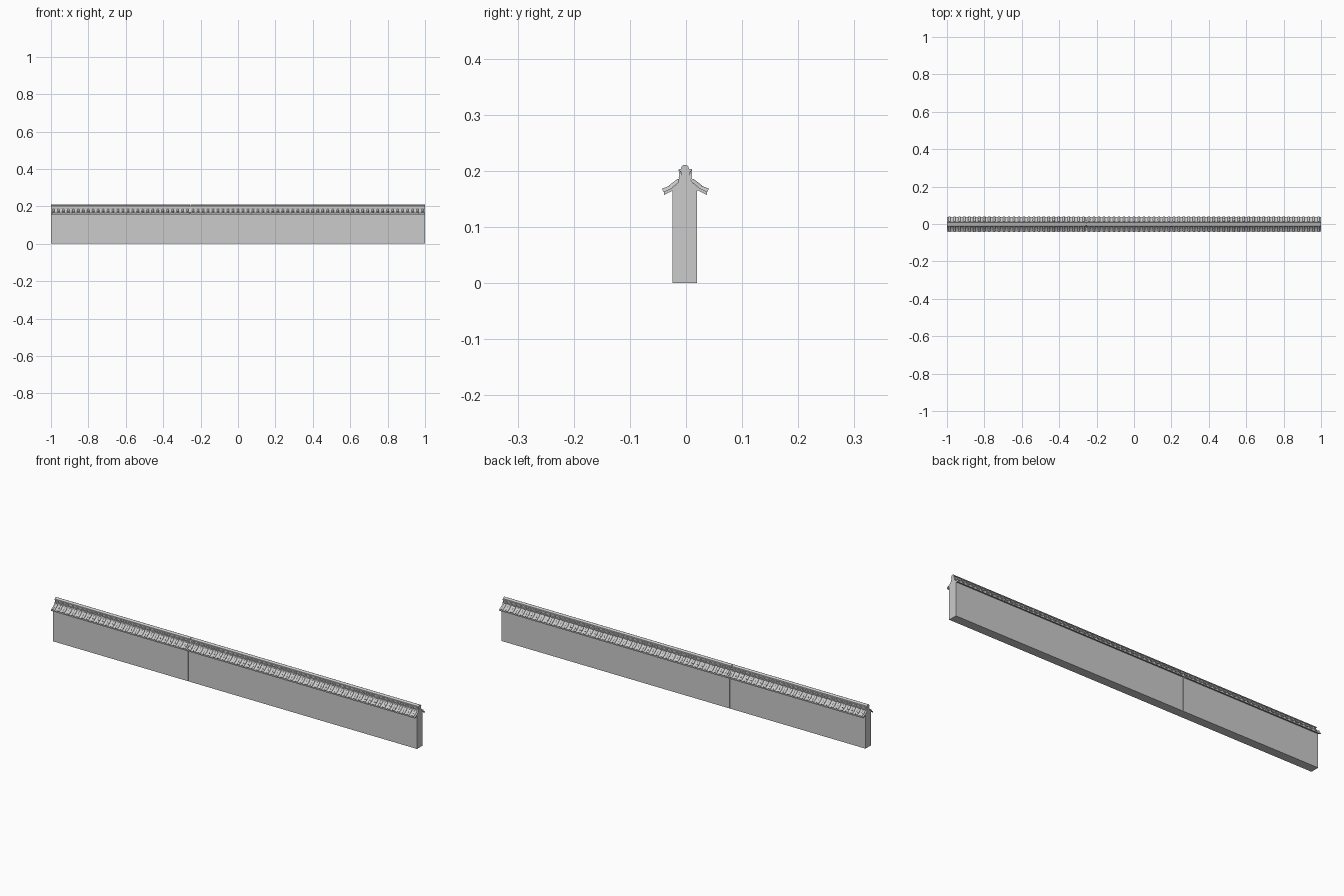
import bpy, bmesh, math
from mathutils import Vector

cube = bpy.data.objects.get("Cube")
if cube:
    bpy.data.objects.remove(cube, do_unlink=True)

stone = bpy.data.materials.new("grey_stone")
stone.use_nodes = True
GREY = (0.6, 0.6, 0.6, 1)
stone.diffuse_color = GREY
stone.node_tree.nodes["Principled BSDF"].inputs["Base Color"].default_value = GREY


def finish(bm, name):
    bmesh.ops.recalc_face_normals(bm, faces=bm.faces)
    mesh = bpy.data.meshes.new(name)
    bm.to_mesh(mesh)
    bm.free()
    mesh.materials.append(stone)
    obj = bpy.data.objects.new(name, mesh)
    bpy.context.collection.objects.link(obj)
    return obj


def loft(bm, rings):
    """Skin a list of closed rings and cap both ends."""
    loops = [[bm.verts.new(p) for p in ring] for ring in rings]
    n = len(loops[0])
    for a, b in zip(loops, loops[1:]):
        for i in range(n):
            j = (i + 1) % n
            bm.faces.new((a[i], a[j], b[j], b[i]))
    bm.faces.new(loops[0])
    bm.faces.new(loops[-1])


def extrude_x(name, profile, x0, x1):
    bm = bmesh.new()
    loft(bm, [[(x, y, z) for y, z in profile] for x in (x0, x1)])
    return finish(bm, name)


def mirrored(half, centre):
    """Complete a right-hand profile on the other side of a centre line."""
    return [(centre + y, z) for y, z in half] + [(centre - y, z) for y, z in reversed(half)]


def barrel(bm, x, side, start, end, r0, r1):
    """Half-round tile running down the slope from start to end."""
    rings = []
    a, b = Vector((0, *start)), Vector((0, *end))
    up = (b - a).cross(Vector((1, 0, 0))).normalized()
    up = up if up.z > 0 else -up
    for p, r in ((a, r0), (b, r1)):
        ring = []
        for k in range(7):
            t = math.pi * k / 6
            q = p + up * (r * math.sin(t))
            ring.append((x + r * math.cos(t), CENTRE + side * q.y, q.z))
        rings.append(ring)
    loft(bm, rings)


CENTRE = -0.001
WALL = mirrored([(0.022, 0), (0.022, 0.165), (0.012, 0.180), (0.010, 0.190)], -0.002)
EAVE = [(0.008, 0.186), (0.014, 0.178), (0.024, 0.170), (0.0385, 0.163),
        (0.0385, 0.157), (0.023, 0.165), (0.008, 0.167)]
RIDGE = mirrored([(0.011, 0.185), (0.012, 0.188), (0.008, 0.190), (0.008, 0.199),
                  (0.012, 0.200), (0.012, 0.203), (0.005, 0.204)], CENTRE)
CAP = [(-0.002 + 0.0072 * math.cos(t * math.pi / 6), 0.2038 + 0.0072 * math.sin(t * math.pi / 6))
       for t in range(12)]
PITCH = 0.0266

for label, x0, x1 in (("short", -1, -0.2565), ("long", -0.2535, 1)):
    extrude_x(label + "_wall", WALL, x0, x1)
    extrude_x(label + "_ridge_course", RIDGE, x0, x1)
    cap = extrude_x(label + "_ridge_cap", CAP, x0, x1)
    for poly in cap.data.polygons:
        poly.use_smooth = len(poly.vertices) == 4

    count = round((x1 - x0) / PITCH)
    step = (x1 - x0) / count
    for side, word in ((-1, "front"), (1, "back")):
        extrude_x(f"{label}_{word}_eave", [(CENTRE + side * y, z) for y, z in EAVE], x0, x1)

        # Two overlapping barrel tiles in every row
        bm = bmesh.new()
        for i in range(count):
            x = x0 + (i + 0.5) * step
            barrel(bm, x, side, (0.010, 0.182), (0.025, 0.1695), 0.0055, 0.0065)
            barrel(bm, x, side, (0.022, 0.1705), (0.039, 0.1625), 0.0055, 0.0065)
        finish(bm, f"{label}_{word}_barrel_tiles")

        # Small arched tiles standing in the recess of the ridge
        bm = bmesh.new()
        for i in range(count):
            x = x0 + (i + 0.5) * step
            rings = []
            for k in range(7):
                t = math.pi * k / 6
                rings.append([(x + r * math.cos(t), CENTRE + side * y, 0.189 + 0.9 * r * math.sin(t))
                              for r, y in ((0.0115, 0.007), (0.0115, 0.0115),
                                           (0.0085, 0.0115), (0.0085, 0.007))])
            loft(bm, rings)
        finish(bm, f"{label}_{word}_ridge_arches")

# Recessed joint between the two wall lengths
extrude_x("wall_joint", mirrored([(0.020, 0), (0.020, 0.165), (0.009, 0.185), (0.006, 0.203)], -0.002),
          -0.258, -0.252)
